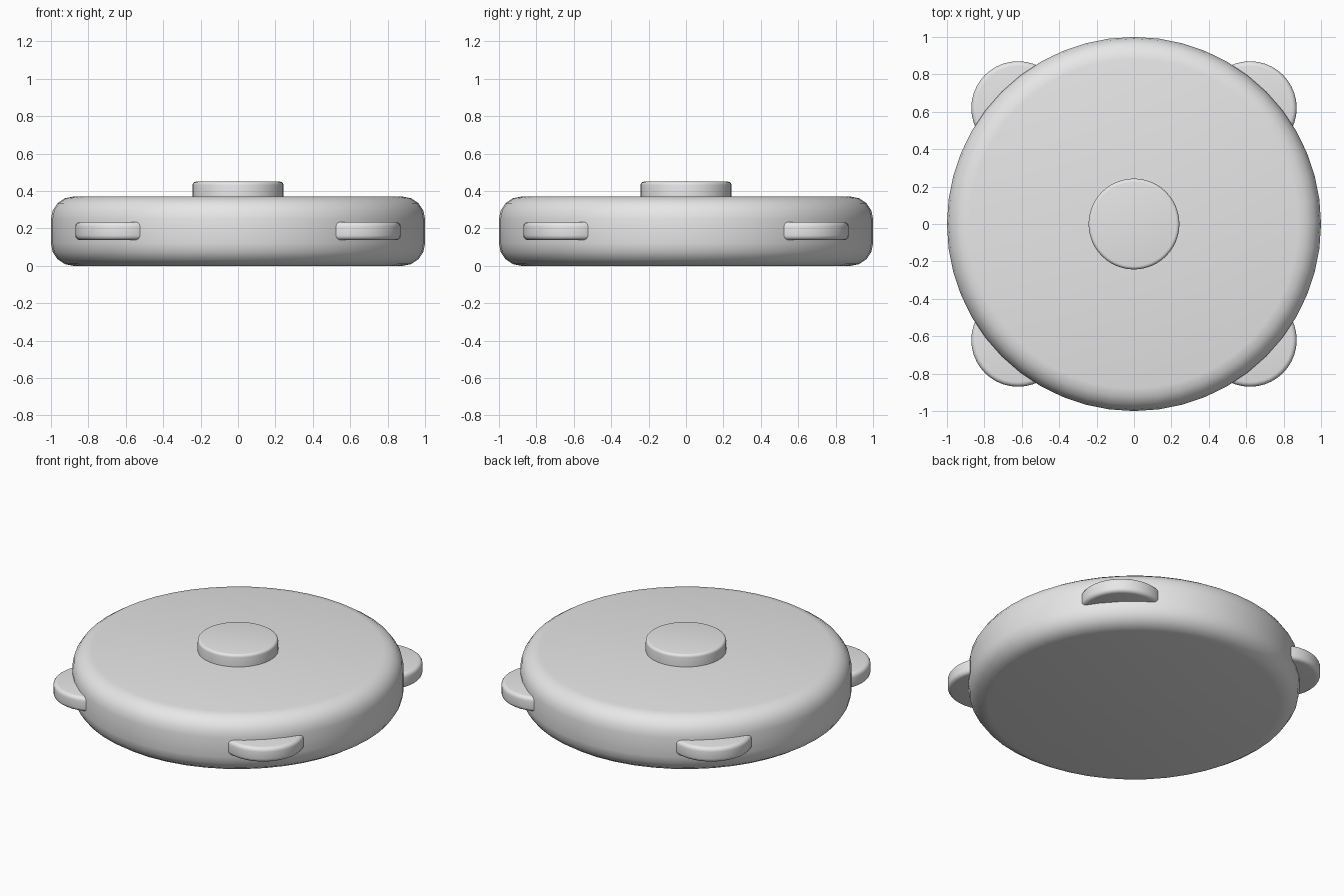
import bpy
import math

if "Cube" in bpy.data.objects:
    bpy.data.objects.remove(bpy.data.objects["Cube"], do_unlink=True)

grey = bpy.data.materials.new("light_grey")
grey.use_nodes = True
grey.diffuse_color = (0.8, 0.8, 0.8, 1)
grey.node_tree.nodes["Principled BSDF"].inputs["Base Color"].default_value = (0.8, 0.8, 0.8, 1)


def rounded_disc(name, x, y, radius, bottom, top, rounding, sides):
    """Upright disc with rounded rims."""
    bpy.ops.mesh.primitive_cylinder_add(vertices=sides, radius=radius, depth=top - bottom,
                                        location=(x, y, (top + bottom) / 2))
    disc = bpy.context.object
    disc.name = name
    disc.data.materials.append(grey)
    bevel = disc.modifiers.new("rounded_rim", "BEVEL")
    bevel.width = rounding
    bevel.segments = 4
    bevel.limit_method = "ANGLE"
    bevel.angle_limit = math.radians(60)
    bpy.ops.object.modifier_apply(modifier=bevel.name)
    bpy.ops.object.shade_smooth_by_angle(angle=math.radians(35))
    return disc


# Main round body and the button on top
rounded_disc("body", 0, 0, 1.0, 0.0, 0.37, 0.12, 48)
rounded_disc("top_button", 0, 0, 0.243, 0.30, 0.45, 0.018, 48)

# Four round tabs on the diagonals, partly sunk into the body
for side, x in (("left", 0.62), ("right", -0.62)):
    for end, y in (("front", -0.62), ("back", 0.62)):
        rounded_disc(f"{end}_{side}_tab", x, y, 0.25, 0.138, 0.235, 0.025, 40)
